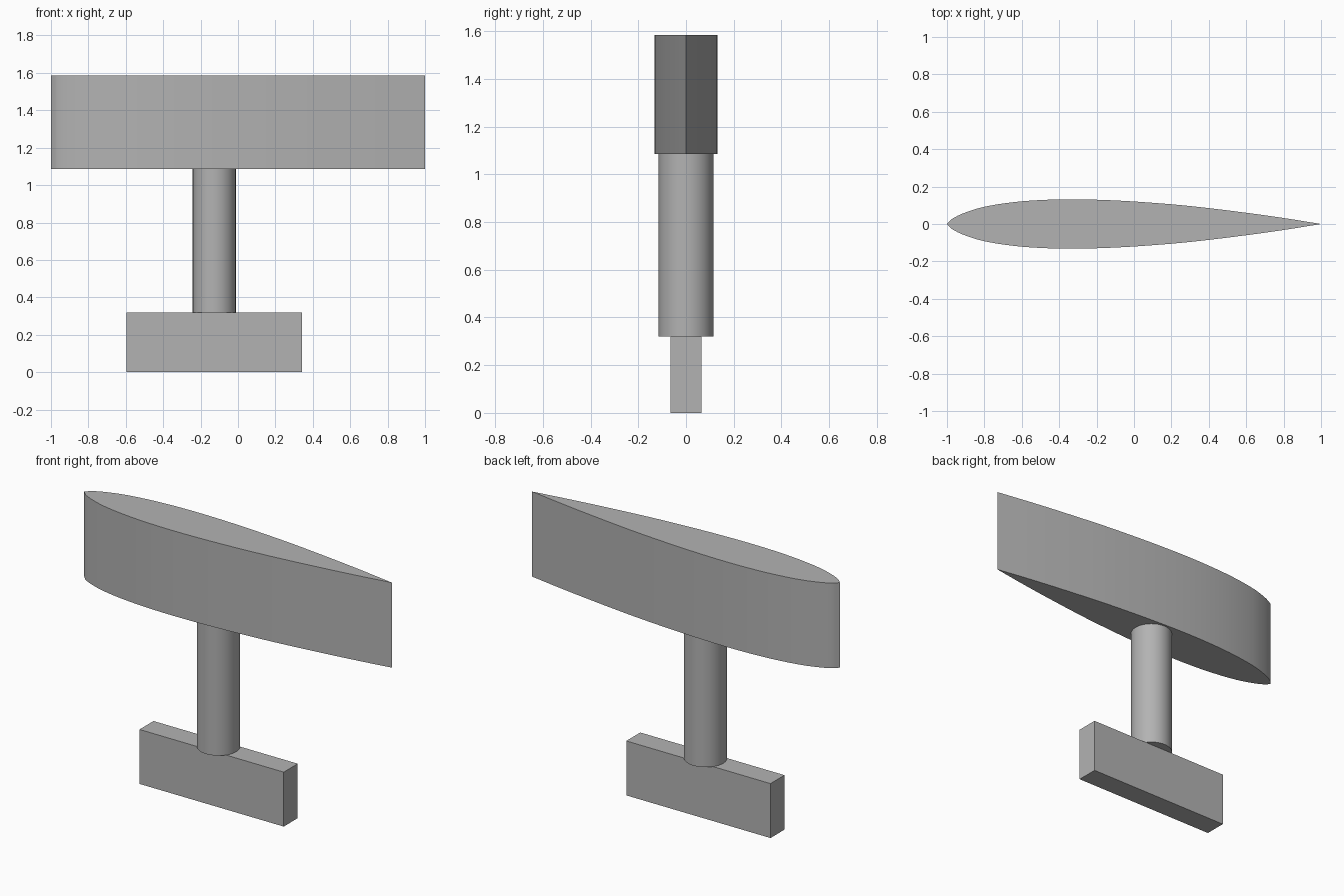
import bpy, bmesh, math
from mathutils import Vector
from mathutils.geometry import interpolate_bezier

if "Cube" in bpy.data.objects:
    bpy.data.objects.remove(bpy.data.objects["Cube"])

grey = bpy.data.materials.new("plain grey")
grey.diffuse_color = (0.45, 0.45, 0.45, 1)
grey.use_nodes = True
grey.node_tree.nodes["Principled BSDF"].inputs["Base Color"].default_value = grey.diffuse_color


def prism(name, outline, z0, z1, smooth=False):
    """Extrude a closed xy outline from z0 up to z1."""
    bm = bmesh.new()
    base = bm.faces.new([bm.verts.new((x, y, z0)) for x, y in outline])
    top = bmesh.ops.extrude_face_region(bm, geom=[base])["geom"]
    for v in top:
        if isinstance(v, bmesh.types.BMVert):
            v.co.z = z1
    bmesh.ops.recalc_face_normals(bm, faces=bm.faces)
    mesh = bpy.data.meshes.new(name)
    bm.to_mesh(mesh)
    bm.free()
    mesh.materials.append(grey)
    ob = bpy.data.objects.new(name, mesh)
    bpy.context.collection.objects.link(ob)
    if smooth:
        bpy.ops.object.select_all(action='DESELECT')
        ob.select_set(True)
        bpy.context.view_layer.objects.active = ob
        bpy.ops.object.shade_smooth_by_angle(angle=math.radians(30))
    return ob


def smooth_path(points, steps=5):
    """Curve passing through all points."""
    p = [Vector(q) for q in points]
    p = [2 * p[0] - p[1]] + p + [2 * p[-1] - p[-2]]
    path = []
    for a, b, c, d in zip(p, p[1:], p[2:], p[3:]):
        # handle length follows each segment's own span
        k1 = (c - b).length / ((c - b).length + (b - a).length) / 3
        k2 = (c - b).length / ((c - b).length + (d - c).length) / 3
        path += interpolate_bezier(b, b + (c - a) * k1, c - (d - b) * k2, c, steps + 1)[:-1]
    return path + [p[-2]]


# foil: symmetric streamlined section, nose at -x and sharp tail at +x
half = smooth_path([(-1, 0), (-0.97, 0.029), (-0.9, 0.062), (-0.8, 0.092), (-0.65, 0.116),
                    (-0.5, 0.128), (-0.33, 0.132), (-0.15, 0.128), (0.05, 0.117),
                    (0.3, 0.096), (0.6, 0.06), (0.8, 0.032), (1, 0)])
outline = [(v.x, v.y) for v in half]
outline += [(x, -y) for x, y in outline[-2:0:-1]]
prism("foil", outline, 1.085, 1.585, smooth=True)

# round post
post = [(-0.127 + 0.115 * math.cos(math.tau * i / 64), 0.115 * math.sin(math.tau * i / 64))
        for i in range(64)]
prism("post", post, 0.32, 1.085, smooth=True)

# rectangular foot block
prism("foot", [(-0.595, -0.065), (0.343, -0.065), (0.343, 0.065), (-0.595, 0.065)], 0, 0.32)
